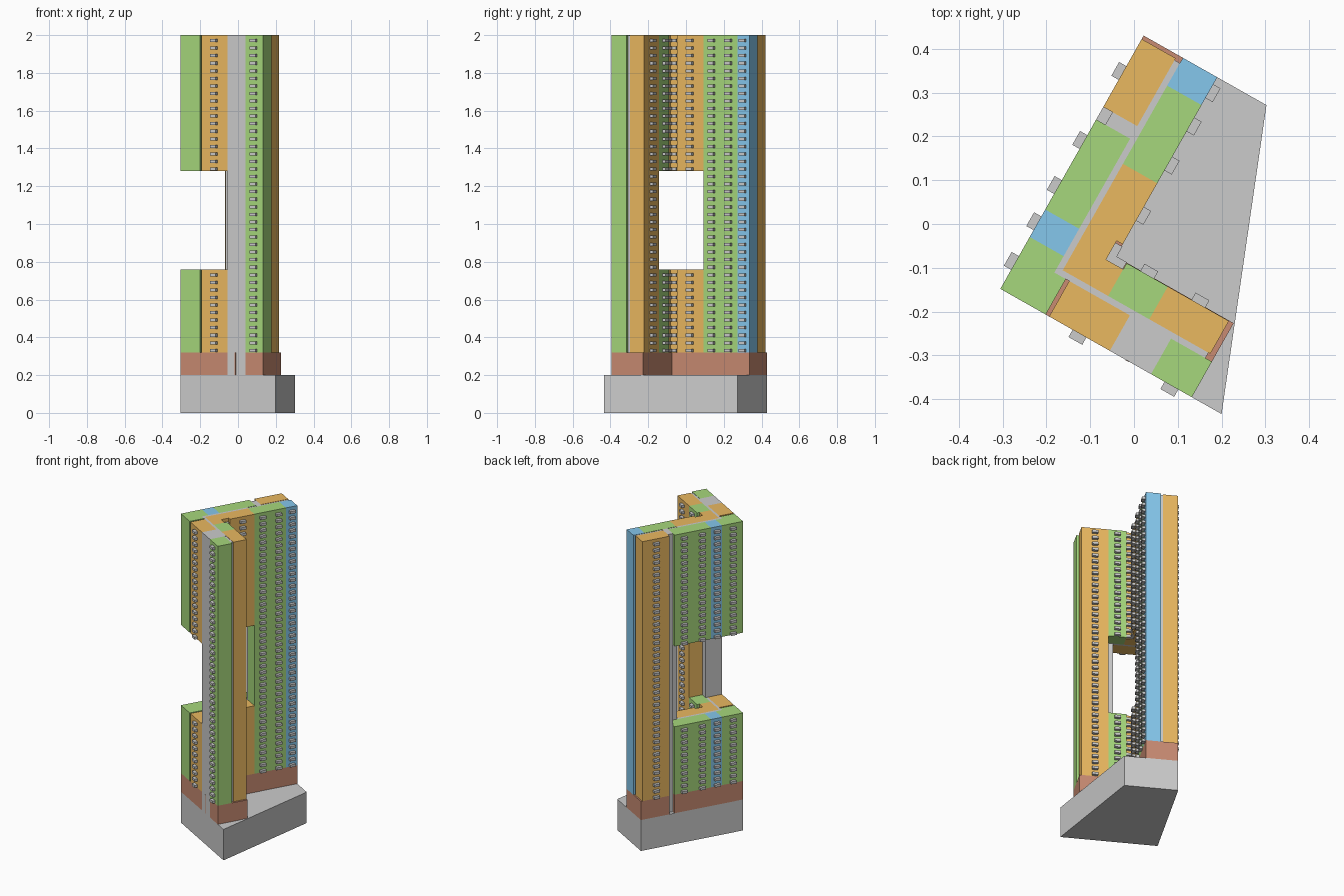
import bpy, bmesh, math

if "Cube" in bpy.data.objects:
    bpy.data.objects.remove(bpy.data.objects["Cube"])

ANG = math.radians(29.5)
C, S = math.cos(ANG), math.sin(ANG)
OX, OY = -0.305, -0.148          # outer corner of the L plan
FLOOR, Z0 = 0.04, 0.32           # storey height, first flat level
FULL = [(0, 42)]
OPEN = [(0, 11), (24, 42)]       # stacks interrupted by the sky opening


def material(name, rgb):
    m = bpy.data.materials.new(name)
    m.diffuse_color = (*rgb, 1)
    m.use_nodes = True
    m.node_tree.nodes["Principled BSDF"].inputs["Base Color"].default_value = m.diffuse_color
    return m


ORANGE = material("orange", (0.82, 0.48, 0.117))
GREEN = material("green", (0.38, 0.68, 0.20))
BLUE = material("blue", (0.235, 0.57, 0.84))
BROWN = material("brown", (0.577, 0.258, 0.168))


def rect(a0, b0, a1, b1):
    return [(a0, b0), (a1, b0), (a1, b1), (a0, b1)]


def extrusions(name, solids, mat=None):
    """One object from (plan outline, z0, z1) prisms; plan axes follow the L."""
    bm = bmesh.new()
    for pts, z0, z1 in solids:
        rings = [[bm.verts.new((OX + C * a + S * b, OY - S * a + C * b, z))
                  for a, b in pts] for z in (z0, z1)]
        n = len(pts)
        bm.faces.new(rings[0][::-1])
        bm.faces.new(rings[1])
        for i in range(n):
            j = (i + 1) % n
            bm.faces.new((rings[0][i], rings[0][j], rings[1][j], rings[1][i]))
    bmesh.ops.recalc_face_normals(bm, faces=bm.faces)
    me = bpy.data.meshes.new(name)
    bm.to_mesh(me)
    bm.free()
    ob = bpy.data.objects.new(name, me)
    bpy.context.collection.objects.link(ob)
    if mat:
        me.materials.append(mat)


def flats(name, pts, mat, spans):
    extrusions(name, [(pts, Z0 + f0 * FLOOR, Z0 + f1 * FLOOR) for f0, f1 in spans], mat)


def balconies(name, pts, spans):
    extrusions(name, [(pts, Z0 + f * FLOOR + 0.003, Z0 + f * FLOOR + 0.019)
                      for f0, f1 in spans for f in range(f0, f1)])


# Trapezoid base
extrusions("base", [([(0, 0), (0.58, 0), (0.322, 0.664), (0, 0.664)], 0, 0.2)])

# Podium, notched around the two lift cores
extrusions("podium", [
    ([(0, 0), (0.287, 0), (0.287, 0.107), (0.395, 0.107), (0.395, 0),
      (0.502, 0), (0.502, 0.194), (0.193, 0.194), (0.193, 0.664), (0, 0.664),
      (0, 0.477), (0.09, 0.477), (0.09, 0.444), (0, 0.444)], 0.2, Z0)], BROWN)
extrusions("podium_fin", [(rect(0.329, -0.001, 0.337, 0.01), 0.2, Z0)], BROWN)

# Lift cores run the full height
extrusions("wing_core", [(rect(0.287, 0, 0.395, 0.107), 0.2, 2)])
extrusions("bar_core", [(rect(0.024, 0.444, 0.103, 0.477), 0.2, 2)])

# Corridors between the rows of flats
TOP = 1.998
extrusions("corridors", [
    (rect(0.089, 0.386, 0.103, 0.65), Z0, TOP),
    (rect(0.395, 0.093, 0.485, 0.107), Z0, TOP)])
flats("corridors_interrupted",
      [(0.089, 0.093), (0.287, 0.093), (0.287, 0.107), (0.103, 0.107),
       (0.103, 0.386), (0.089, 0.386)], None, OPEN)

W, D = 0.018, 0.019              # balcony half width and depth

# Outer row of the long bar: (start, end, colour, spans)
for i, (b0, b1, mat, sp) in enumerate([
        (0.136, 0.208, BLUE, OPEN), (0.208, 0.326, GREEN, OPEN),
        (0.326, 0.444, GREEN, OPEN), (0.477, 0.655, ORANGE, FULL)]):
    flats(f"bar_outer_flats_{i}", rect(0, b0, 0.089, b1), mat, sp)
    m = (b0 + b1) / 2
    balconies(f"bar_outer_balconies_{i}", rect(-D, m - W, 0, m + W), sp)

# Corner stack
flats("corner_flats", [(0, 0), (0.119, 0), (0.119, 0.093), (0.089, 0.093),
                       (0.089, 0.136), (0, 0.136)], GREEN, OPEN)
balconies("corner_balconies", rect(-D, 0.068 - W, 0, 0.068 + W), OPEN)

# Inner row of the long bar
for i, (b0, b1, mat, sp) in enumerate([
        (0.226, 0.386, ORANGE, OPEN), (0.386, 0.489, GREEN, FULL),
        (0.489, 0.591, GREEN, FULL), (0.591, 0.664, BLUE, FULL)]):
    flats(f"bar_inner_flats_{i}", rect(0.103, b0, 0.193, b1), mat, sp)
    m = (b0 + b1) / 2
    balconies(f"bar_inner_balconies_{i}", rect(0.193, m - W, 0.193 + D, m + W), sp)

# Inner corner stack with L-shaped balconies
flats("inner_corner_flats",
      [(0.103, 0.107), (0.222, 0.107), (0.222, 0.177), (0.177, 0.177),
       (0.177, 0.226), (0.103, 0.226)], ORANGE, OPEN)
balconies("inner_corner_balconies",
          [(0.177, 0.177), (0.221, 0.177), (0.221, 0.195), (0.195, 0.195),
           (0.195, 0.221), (0.177, 0.221)], OPEN)

# Wing, courtyard side
for i, (a0, a1, mat, sp) in enumerate([
        (0.222, 0.33, GREEN, OPEN), (0.33, 0.49, ORANGE, FULL)]):
    flats(f"wing_inner_flats_{i}", rect(a0, 0.107, a1, 0.193), mat, sp)
    m = (a0 + a1) / 2
    balconies(f"wing_inner_balconies_{i}", rect(m - W, 0.193, m + W, 0.193 + D), sp)

# Wing, front side
for i, (a0, a1, mat, sp) in enumerate([
        (0.128, 0.287, ORANGE, OPEN), (0.395, 0.502, GREEN, FULL)]):
    flats(f"wing_front_flats_{i}", rect(a0, 0, a1, 0.093), mat, sp)
    m = (a0 + a1) / 2
    balconies(f"wing_front_balconies_{i}", rect(m - W, -D, m + W, 0), sp)
